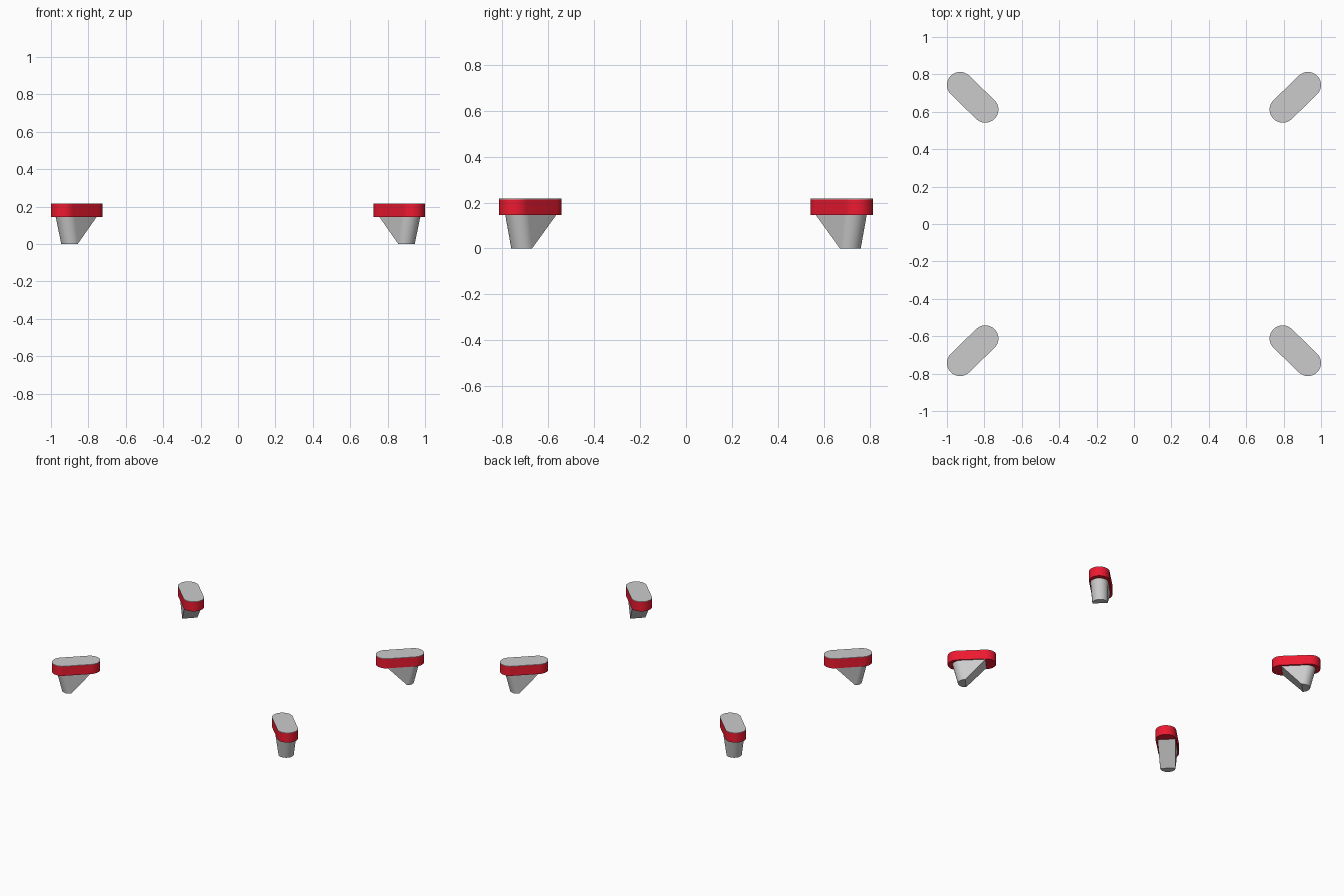
import bpy, bmesh, math
from mathutils import Vector

if "Cube" in bpy.data.objects:
    bpy.data.objects.remove(bpy.data.objects["Cube"])

SEG = 24  # segments per half-round end


def arc(centre, radius, start):
    """Half circle, counter-clockwise, starting at the given angle."""
    return [Vector((centre[0] + radius * math.cos(start + math.pi * i / SEG),
                    centre[1] + radius * math.sin(start + math.pi * i / SEG)))
            for i in range(SEG + 1)]


def slot(outer, inner, radius):
    """Outline with both ends rounded, lying along the diagonal."""
    a = math.atan2(outer[1] - inner[1], outer[0] - inner[0])
    return arc(outer, radius, a - math.pi / 2) + arc(inner, radius, a + math.pi / 2)


def d_shape(outer, inner, radius):
    """Outline rounded on the outer end and cut flat on the inner end."""
    a = math.radians(44)
    side = Vector((-math.sin(a), math.cos(a))) * radius
    c = Vector(inner)
    return arc(outer, radius, a - math.pi / 2) + [c + side, c - side]


def loft(name, low, z0, high, z1, bottom=True, top=True, mat=None):
    """Skin between two outlines, repeated at all four corners."""
    bm = bmesh.new()
    lo = [bm.verts.new((p.x, p.y, z0)) for p in low]
    hi = [bm.verts.new((p.x, p.y, z1)) for p in high]
    n = len(lo)
    for i in range(n):
        j = (i + 1) % n
        bm.faces.new((lo[i], lo[j], hi[j], hi[i]))
    if bottom:
        bm.faces.new(lo[::-1])
    if top:
        bm.faces.new(hi)
    mesh = bpy.data.meshes.new(name)
    bm.to_mesh(mesh)
    bm.free()
    obj = bpy.data.objects.new(name, mesh)
    bpy.context.collection.objects.link(obj)
    if mat:
        mesh.materials.append(mat)
    bpy.ops.object.select_all(action='DESELECT')
    obj.select_set(True)
    bpy.context.view_layer.objects.active = obj
    bpy.ops.object.shade_smooth_by_angle(angle=math.radians(30))
    mod = obj.modifiers.new("four_corners", 'MIRROR')
    mod.use_axis = (True, True, False)
    mod.use_mirror_merge = False
    return obj


red = bpy.data.materials.new("red")
red.diffuse_color = (0.85, 0.01, 0.03, 1)
red.use_nodes = True
red.node_tree.nodes["Principled BSDF"].inputs["Base Color"].default_value = red.diffuse_color

# Tapered feet with a flat slanted inner face
loft("foot",
     d_shape((0.893, 0.708), (0.893, 0.707), 0.052), 0.0,
     d_shape((0.915, 0.726), (0.797, 0.608), 0.060), 0.145, top=False)

# Red bands around the top of each foot
pad = slot((0.93, 0.743), (0.795, 0.612), 0.07)
loft("band", pad, 0.145, pad, 0.214, top=False, mat=red)

# Grey contact pads closing the bands
loft("top_pad", pad, 0.214, pad, 0.217, bottom=False)
